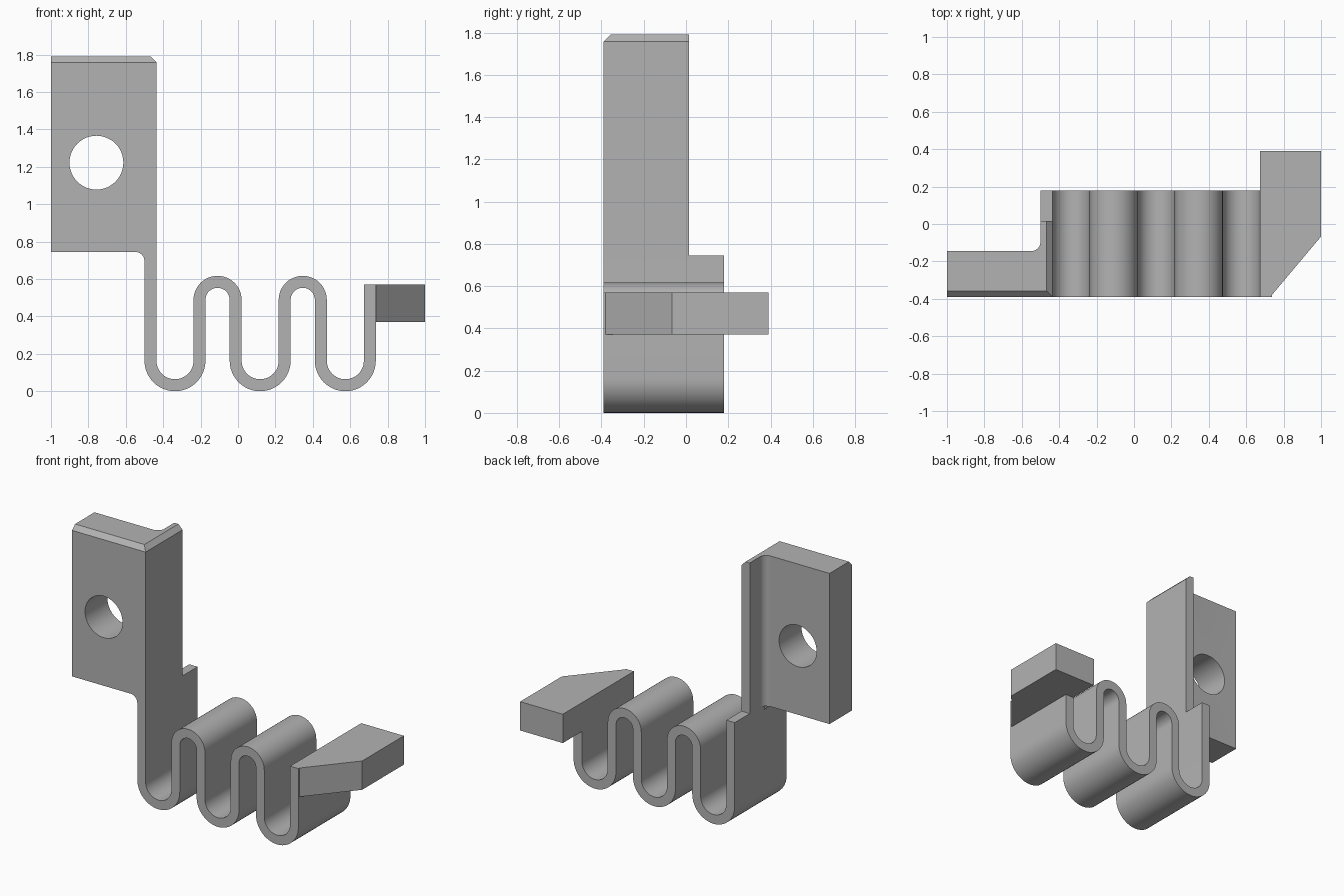
import bpy, bmesh
from math import sin, cos, pi, radians
from mathutils import Vector

cube = bpy.data.objects.get("Cube")
if cube:
    bpy.data.objects.remove(cube, do_unlink=True)

grey = bpy.data.materials.new("plain grey")
grey.use_nodes = True
COLOUR = (0.45, 0.45, 0.45, 1)
grey.diffuse_color = COLOUR
grey.node_tree.nodes["Principled BSDF"].inputs["Base Color"].default_value = COLOUR

FRONT, BACK = -0.39, 0.18      # depth of the spring strip
PLATE_BACK = -0.145
SHOULDER, TOP = 0.745, 1.79    # bottom and top of the mounting plate
WALL_L, WALL_R = -0.50, -0.436


def finish(name, bm):
    bmesh.ops.recalc_face_normals(bm, faces=bm.faces)
    mesh = bpy.data.meshes.new(name)
    bm.to_mesh(mesh)
    bm.free()
    obj = bpy.data.objects.new(name, mesh)
    bpy.context.collection.objects.link(obj)
    mesh.materials.append(grey)
    return obj


def smooth(obj):
    bpy.ops.object.select_all(action='DESELECT')
    obj.select_set(True)
    bpy.context.view_layer.objects.active = obj
    bpy.ops.object.shade_smooth_by_angle(angle=radians(30))


def arc(cx, cy, r, start, end, steps):
    angles = [start + (end - start) * i / steps for i in range(steps + 1)]
    return [(cx + r * cos(a), cy + r * sin(a)) for a in angles]


def prism(points, axis, low, high):
    """Extrude a closed outline along y (outline in x, z) or z (outline in x, y)."""
    bm = bmesh.new()
    place = (lambda p: (p[0], low, p[1])) if axis == 'y' else (lambda p: (p[0], p[1], low))
    face = bm.faces.new([bm.verts.new(place(p)) for p in points])
    new = bmesh.ops.extrude_face_region(bm, geom=[face])["geom"]
    shift = Vector((0, high - low, 0) if axis == 'y' else (0, 0, high - low))
    bmesh.ops.translate(bm, vec=shift, verts=[v for v in new if isinstance(v, bmesh.types.BMVert)])
    return bm


# Serpentine spring: centre line with normals, swept into a flat strip
HALF, R_LOW, R_HIGH = 0.032, 0.131, 0.0967
LOW_Z, HIGH_Z = 0.163, 0.488
x = WALL_L + HALF
path = [(x, SHOULDER, -1, 0)]
for bend in range(5):
    low = bend % 2 == 0
    r, z = (R_LOW, LOW_Z) if low else (R_HIGH, HIGH_Z)
    side = 1 if low else -1
    for i in range(25):
        a = pi + side * pi * i / 24
        nx, nz = cos(a), sin(a)
        path.append((x + r + r * nx, z + r * nz, side * nx, side * nz))
    x += 2 * r
BLOCK_LOW, BLOCK_HIGH = 0.37, 0.57
path.append((x, BLOCK_LOW, 1, 0))

bm = bmesh.new()
rings = []
for px, pz, nx, nz in path:
    corners = [(HALF, FRONT), (HALF, BACK), (-HALF, BACK), (-HALF, FRONT)]
    rings.append([bm.verts.new((px + nx * s, y, pz + nz * s)) for s, y in corners])
for a, b in zip(rings, rings[1:]):
    for i in range(4):
        j = (i + 1) % 4
        bm.faces.new((a[i], a[j], b[j], b[i]))
bm.faces.new(rings[0])
bm.faces.new(rings[-1])
smooth(finish("serpentine_spring", bm))

# Mounting plate with side flange and rounded inner corner
F = 0.05
outline = [(-1, FRONT), (WALL_R, FRONT), (WALL_R, 0.015), (WALL_L, 0.015)]
outline += arc(WALL_L - F, PLATE_BACK + F, F, 0, -pi / 2, 10)
outline += [(-1, PLATE_BACK)]
bm = prism(outline, 'z', SHOULDER, TOP)
# chamfer along the front and outer top edges
rim = [e for e in bm.edges if all(v.co.z > TOP - 0.001 for v in e.verts)
       and (all(v.co.y < FRONT + 0.001 for v in e.verts)
            or all(v.co.x > WALL_R - 0.001 for v in e.verts))]
bmesh.ops.bevel(bm, geom=rim, offset=0.032, offset_type='OFFSET',
                segments=1, profile=0.5, affect='EDGES')
plate = finish("mounting_plate", bm)

# Screw hole
cutter = finish("hole_cutter", prism(arc(-0.757, 1.222, 0.144, 0, 2 * pi, 48)[:-1], 'y', -0.6, 0.1))
cut = plate.modifiers.new("hole", 'BOOLEAN')
cut.operation = 'DIFFERENCE'
cut.solver = 'EXACT'
cut.object = cutter
bpy.context.view_layer.objects.active = plate
bpy.ops.object.modifier_apply(modifier=cut.name)
bpy.data.objects.remove(cutter, do_unlink=True)
smooth(plate)

# Rounded fillet under the plate, against the spring wall
fillet = [(WALL_L, SHOULDER)] + arc(WALL_L - F, SHOULDER - F, F, pi / 2, 0, 10)
smooth(finish("plate_fillet", prism(fillet, 'y', FRONT, PLATE_BACK)))

# Wedge-cornered block on the free end of the spring
in_x, out_x = x - HALF, x + HALF
block = [(in_x, FRONT), (out_x, FRONT), (out_x, -0.38), (1, -0.067), (1, 0.39), (in_x, 0.39)]
finish("end_block", prism(block, 'z', BLOCK_LOW, BLOCK_HIGH))
